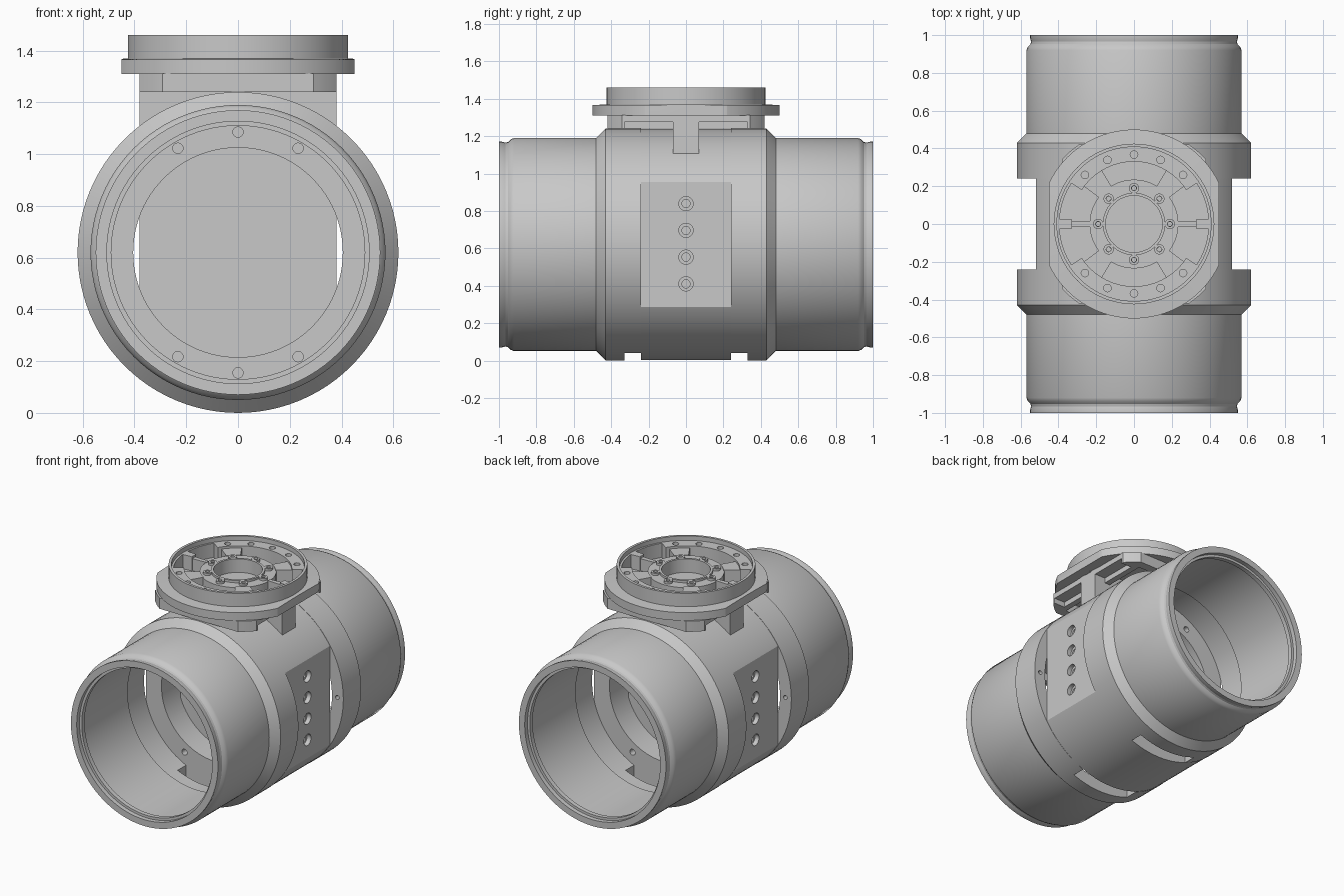
import bpy, bmesh, math
from mathutils import Matrix, Vector

if "Cube" in bpy.data.objects:
    bpy.data.objects.remove(bpy.data.objects["Cube"], do_unlink=True)

AXIS_Z = 0.62          # height of the tube axis
TAU = math.tau

metal = bpy.data.materials.new("grey metal")
metal.use_nodes = True
GREY = (0.58, 0.58, 0.58, 1)
metal.diffuse_color = GREY
metal.node_tree.nodes["Principled BSDF"].inputs["Base Color"].default_value = GREY


def finish(name, bm):
    bmesh.ops.recalc_face_normals(bm, faces=bm.faces)
    me = bpy.data.meshes.new(name)
    bm.to_mesh(me)
    bm.free()
    me.materials.append(metal)
    ob = bpy.data.objects.new(name, me)
    bpy.context.collection.objects.link(ob)
    return ob


def lathe(name, profile, matrix=Matrix(), n=96):
    """Spin a closed (radius, height) profile into a ring."""
    bm = bmesh.new()
    rings = []
    for i in range(n):
        c, s = math.cos(TAU * i / n), math.sin(TAU * i / n)
        rings.append([bm.verts.new(matrix @ Vector((r * c, r * s, h))) for r, h in profile])
    m = len(profile)
    for i in range(n):
        a, b = rings[i], rings[(i + 1) % n]
        for j in range(m):
            k = (j + 1) % m
            bm.faces.new((a[j], b[j], b[k], a[k]))
    return finish(name, bm)


def prism(name, pts, z0, z1):
    bm = bmesh.new()
    low = bm.faces.new([bm.verts.new((x, y, z0)) for x, y in pts])
    ext = bmesh.ops.extrude_face_region(bm, geom=[low])["geom"]
    bmesh.ops.translate(bm, vec=(0, 0, z1 - z0),
                        verts=[v for v in ext if isinstance(v, bmesh.types.BMVert)])
    return finish(name, bm)


def box(name, x0, x1, y0, y1, z0, z1):
    return prism(name, [(x0, y0), (x1, y0), (x1, y1), (x0, y1)], z0, z1)


def rod(name, r, length, loc, axis="Z", n=20):
    """Cylinder centred on loc along the given axis."""
    rot = {"X": Matrix.Rotation(math.pi / 2, 4, "Y"),
           "Y": Matrix.Rotation(math.pi / 2, 4, "X"), "Z": Matrix()}[axis]
    bm = bmesh.new()
    bmesh.ops.create_cone(bm, cap_ends=True, segments=n, radius1=r, radius2=r,
                          depth=length, matrix=Matrix.Translation(loc) @ rot)
    return finish(name, bm)


def cut(ob, tools, op="DIFFERENCE"):
    bpy.context.view_layer.objects.active = ob
    for t in tools:
        mod = ob.modifiers.new("cut", "BOOLEAN")
        mod.operation, mod.solver, mod.object = op, "EXACT", t
        bpy.ops.object.modifier_apply(modifier=mod.name)
    for t in tools:
        bpy.data.objects.remove(t, do_unlink=True)


def polar(r, deg):
    a = math.radians(deg)
    return r * math.cos(a), r * math.sin(a)


def sector(name, r0, r1, a0, a1, z0, z1, n=10):
    arc = [a0 + (a1 - a0) * i / n for i in range(n + 1)]
    pts = [polar(r1, a) for a in arc] + [polar(r0, a) for a in reversed(arc)]
    return prism(name, pts, z0, z1)


parts = []

# Front and rear tubes: collar, chamfer, end groove, stepped lip and wider bore
tube_profile = [(0.535, 0.24), (0.62, 0.24), (0.62, 0.43), (0.57, 0.48), (0.57, 0.92),
                (0.562, 0.938), (0.548, 0.952), (0.545, 0.965), (0.55, 0.985), (0.55, 1.0),
                (0.507, 1.0), (0.507, 0.97), (0.49, 0.97), (0.49, 0.94), (0.525, 0.92),
                (0.525, 0.43), (0.535, 0.43)]
for name, side in (("front_tube", -1), ("rear_tube", 1)):
    place = Matrix.Translation((0, 0, AXIS_Z)) @ Matrix.Rotation(-side * math.pi / 2, 4, "X")
    tube = lathe(name, tube_profile, place)
    y0, y1 = sorted((side * 0.2395, side * 0.33))
    tools = [box("slot_cutter", -0.22, 0.22, y0, y1, -0.1, 0.25)]
    # small holes in the exposed collar faces
    tools += [rod("pin_cutter", 0.014, 0.08, (x, side * 0.24, AXIS_Z), "Y") for x in (-0.575, 0.575)]
    cut(tube, tools)
    parts.append(tube)

# Middle body: ring with flat sides, flange bolt holes and side ports
lay = Matrix.Translation((0, 0, AXIS_Z)) @ Matrix.Rotation(-math.pi / 2, 4, "X")
body = lathe("middle_body", [(0.405, -0.24), (0.618, -0.24), (0.618, 0.24), (0.405, 0.24)], lay)
cut(body, [box("flat_cutter", -0.52, 0.52, -1, 1, -1, 2)], "INTERSECT")
tools = []
for side in (-1, 1):
    for deg in (60, 90, 120, 240, 270, 300):
        x, z = polar(0.465, deg)
        tools.append(rod("bolt_cutter", 0.02, 0.1, (x, side * 0.24, AXIS_Z + z), "Y"))
    for i in range(4):
        z = 0.41 + i * 0.143
        tools.append(rod("port_cutter", 0.038, 0.06, (side * 0.52, 0, z), "X"))
        tools.append(rod("port_cutter", 0.022, 0.3, (side * 0.45, 0, z), "X"))
cut(body, tools)
parts.append(body)

# Central web that closes the bore and carries the turntable
parts.append(box("central_web", -0.38, 0.38, -0.07, 0.07, 0.2, 1.315))

# Support frame: block with rounded corners, open middle and stepped sides
frame = rod("support_frame", 0.512, 0.072, (0, 0, 1.276), n=96)
cut(frame, [box("frame_limit", -0.38, 0.38, -0.42, 0.42, 1, 2)], "INTERSECT")
tools = [box("frame_cutter", -0.26, 0.26, -0.36, 0.36, 1.2, 1.4)]
for x0, x1 in ((-0.5, -0.3), (0.3, 0.5)):
    tools.append(box("side_cutter", x0, x1, -0.33, 0.33, 1.2, 1.275))
cut(frame, tools)
parts.append(frame)

# Turntable flange: disc with flat sides, thin rim and recessed floor
flange = lathe("turntable_flange", [(0.33, 1.31), (0.5, 1.31), (0.5, 1.365), (0.425, 1.37),
                                    (0.425, 1.46), (0.408, 1.46), (0.408, 1.43), (0.33, 1.43)])
cut(flange, [box("flat_cutter", -0.45, 0.45, -1, 1, 1, 2)], "INTERSECT")
tools = [rod("bolt_cutter", 0.02, 0.16, (*polar(0.367, 22.5 * i), 1.4))
         for i in range(16) if i % 8 not in (0, 1, 7)]
tools += [sector("pocket_cutter", 0.3, 0.395, a, a + 29, 1.2, 1.6) for a in (4, 147, 184, 327)]
cut(flange, tools)
parts.append(flange)

# Thin floor under the turntable pockets
parts.append(rod("turntable_floor", 0.4, 0.02, (0, 0, 1.324), n=64))

# Hub ring in the middle of the turntable
hub = lathe("turntable_hub", [(0.15, 1.33), (0.235, 1.33), (0.235, 1.41), (0.165, 1.41),
                              (0.165, 1.425), (0.15, 1.425)], n=64)
cut(hub, [rod("bolt_cutter", 0.012, 0.2, (*polar(0.19, 45 * i), 1.4), n=12) for i in range(8)])
parts.append(hub)
for i in range(8):
    x, y = polar(0.19, 45 * i)
    parts.append(lathe("hub_bolt_boss", [(0.013, 1.405), (0.027, 1.405), (0.027, 1.425),
                                         (0.013, 1.425)], Matrix.Translation((x, y, 0)), 16))

# Spokes between hub and flange
for a, half in ((0, 3), (180, 3), (48, 11), (132, 11), (228, 11), (312, 11)):
    parts.append(sector("turntable_spoke", 0.23, 0.4 if half == 3 else 0.335,
                        a - half, a + half, 1.33, 1.415, 4))

# Smooth shading with sharp edges kept
bpy.ops.object.select_all(action="DESELECT")
for ob in parts:
    ob.select_set(True)
bpy.context.view_layer.objects.active = parts[0]
bpy.ops.object.shade_smooth_by_angle(angle=math.radians(25))
